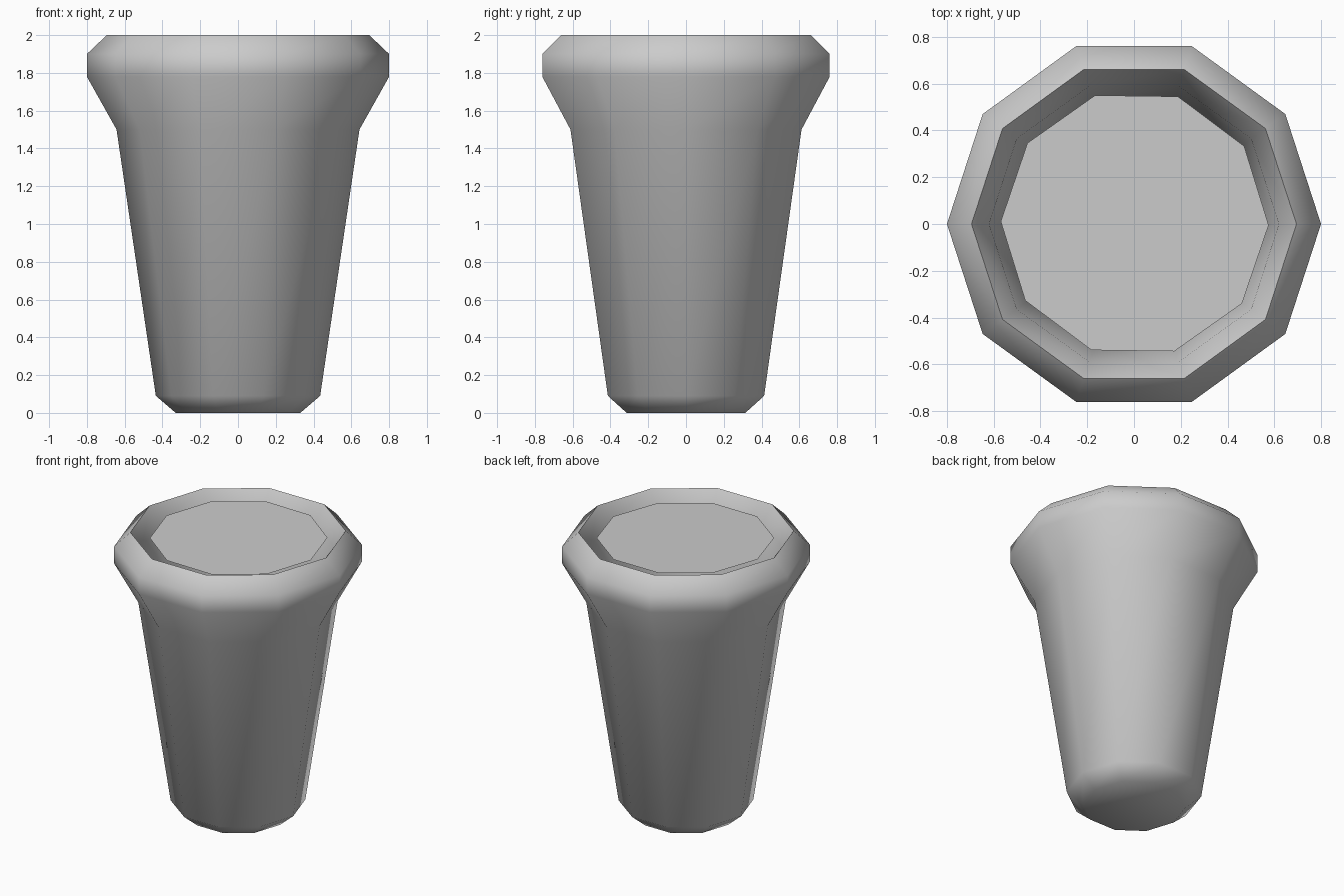
import bpy, bmesh, math

if "Cube" in bpy.data.objects:
    bpy.data.objects.remove(bpy.data.objects["Cube"])

SIDES = 10


def ring(bm, r, z):
    step = 2 * math.pi / SIDES
    return [bm.verts.new((r * math.cos(i * step), r * math.sin(i * step), z))
            for i in range(SIDES)]


def lathe(name, profile, smooth_angle=None):
    """Spin a (radius, height) profile, capping its first and last ring."""
    bm = bmesh.new()
    rings = [ring(bm, r, z) for r, z in profile]
    for a, b in zip(rings, rings[1:]):
        for i in range(SIDES):
            j = (i + 1) % SIDES
            bm.faces.new((a[i], a[j], b[j], b[i]))
    bm.faces.new(rings[0][::-1])
    if len(rings) > 1:
        bm.faces.new(rings[-1])
        bmesh.ops.recalc_face_normals(bm, faces=bm.faces[:])
    else:
        bmesh.ops.reverse_faces(bm, faces=bm.faces[:])
    mesh = bpy.data.meshes.new(name)
    bm.to_mesh(mesh)
    bm.free()
    obj = bpy.data.objects.new(name, mesh)
    bpy.context.collection.objects.link(obj)
    if smooth_angle:
        bpy.ops.object.select_all(action='DESELECT')
        obj.select_set(True)
        bpy.context.view_layer.objects.active = obj
        bpy.ops.object.shade_smooth_by_angle(angle=math.radians(smooth_angle))
    return obj


# Hollow pot: chamfered foot, tapered wall, flared rim, inner wall and floor
lathe("pot", [
    (0.33, 0.0), (0.435, 0.09), (0.643, 1.5), (0.80, 1.78), (0.80, 1.90),
    (0.695, 2.0), (0.62, 1.89), (0.56, 1.5), (0.37, 0.12),
], smooth_angle=60)

# Soil: thin flat surface just below the rim, very slightly tilted
soil = lathe("soil", [(0.573, 0.0)])
soil.location = (0.003, 0.003, 1.955)
soil.rotation_euler = (math.radians(0.5), math.radians(0.3), math.radians(-0.8))
